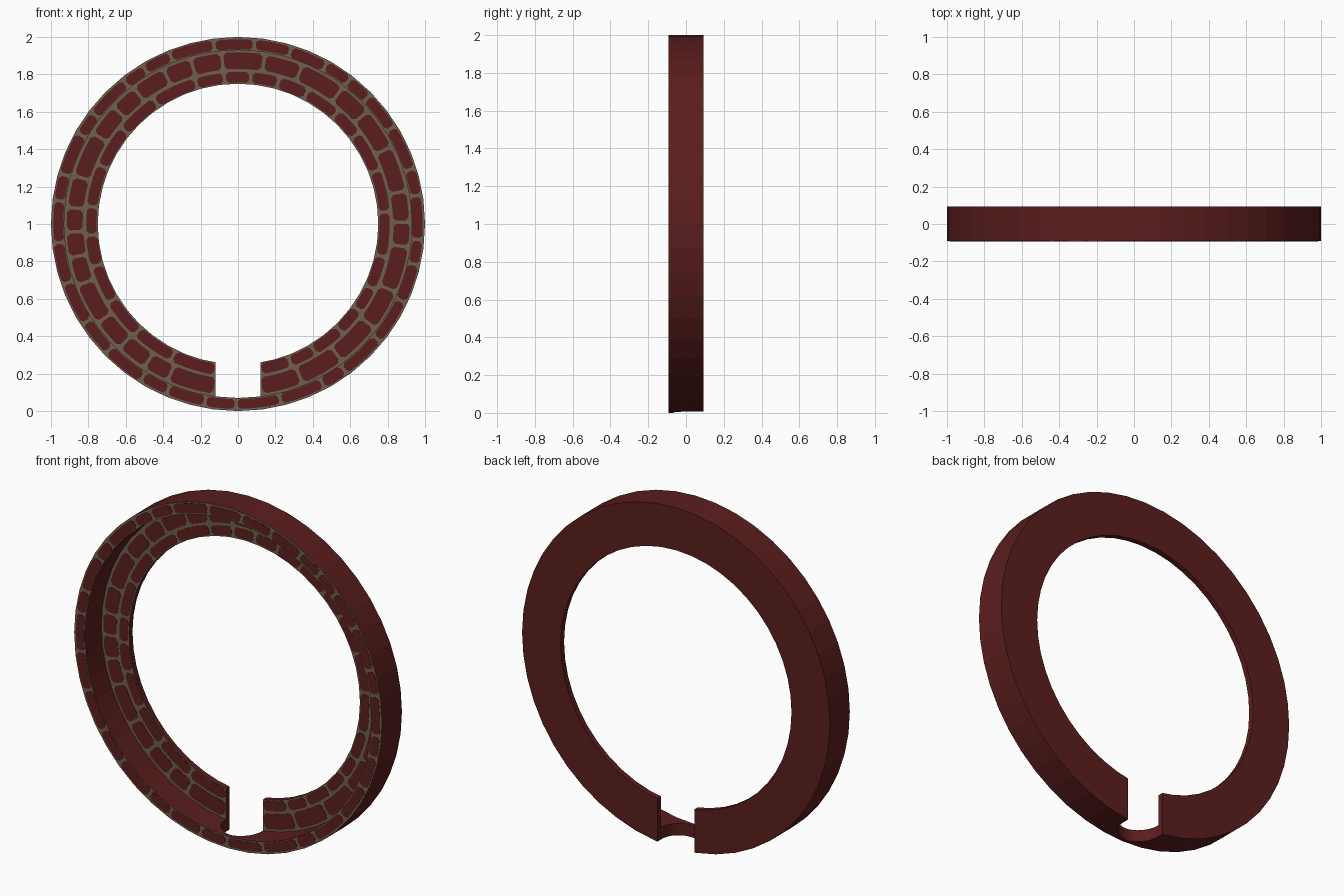
import bpy, bmesh, math, random

if "Cube" in bpy.data.objects:
    bpy.data.objects.remove(bpy.data.objects["Cube"])

random.seed(4)
SEG = 48
CZ = 1.0                 # height of the ring centre
BACK, FRONT, PLATE = 0.0925, -0.0915, 0.060
R_OUT, R_LIP, R_IN = 1.0, 0.93, 0.75
NOTCH = 0.12


def material(name, rgb):
    m = bpy.data.materials.new(name)
    m.diffuse_color = (*rgb, 1)
    m.use_nodes = True
    m.node_tree.nodes["Principled BSDF"].inputs["Base Color"].default_value = m.diffuse_color
    return m


red = material("brick_red", (0.105, 0.0125, 0.0125))
mortar = material("mortar_brown", (0.155, 0.115, 0.077))


def add_object(name, bm, mats):
    mesh = bpy.data.meshes.new(name)
    bmesh.ops.recalc_face_normals(bm, faces=bm.faces)
    bm.to_mesh(mesh)
    bm.free()
    for m in mats:
        mesh.materials.append(m)
    ob = bpy.data.objects.new(name, mesh)
    bpy.context.scene.collection.objects.link(ob)
    return ob


def polar(r, a, y):
    # angle measured from the bottom of the ring
    return (r * math.sin(a), y, CZ - r * math.cos(a))


# stepped ring: thin back plate with a deep outer lip
profile = [(R_IN, BACK), (R_OUT, BACK), (R_OUT, FRONT),
           (R_LIP, FRONT), (R_LIP, PLATE), (R_IN, PLATE)]
bm = bmesh.new()
loops = [[bm.verts.new(polar(r, 2 * math.pi * i / SEG, y)) for r, y in profile]
         for i in range(SEG)]
n = len(profile)
for i in range(SEG):
    a, b = loops[i], loops[(i + 1) % SEG]
    for j in range(n):
        k = (j + 1) % n
        bm.faces.new((a[j], a[k], b[k], b[j]))
ring = add_object("ring", bm, [red, mortar])

# round-ended slot cutter at the bottom
bm = bmesh.new()
outline = [(NOTCH, 0.3), (-NOTCH, 0.3)]
for i in range(17):
    t = math.pi + math.pi * i / 16
    outline.append((NOTCH * math.cos(t), 0.05 + NOTCH * math.sin(t)))
base = bm.faces.new([bm.verts.new((x, y, -0.2)) for x, y in outline])
ext = bmesh.ops.extrude_face_region(bm, geom=[base])
for v in ext["geom"]:
    if isinstance(v, bmesh.types.BMVert):
        v.co.z = 0.6
cutter = add_object("slot_cutter", bm, [red])
cutter.hide_render = True

mod = ring.modifiers.new("slot", "BOOLEAN")
mod.operation = "DIFFERENCE"
mod.solver = "EXACT"
mod.object = cutter
dg = bpy.context.evaluated_depsgraph_get()
cut_mesh = bpy.data.meshes.new_from_object(ring.evaluated_get(dg))
ring.modifiers.clear()
ring.data = cut_mesh
bpy.data.objects.remove(cutter)

# mortar on all front-facing faces
for p in ring.data.polygons:
    p.material_index = 1 if p.normal.y < -0.9 else 0


def brick(bm, r0, r1, a0, a1, y):
    """Thin curved brick with clipped corners."""
    rm = (r0 + r1) / 2
    c = min(0.25 * (r1 - r0), 0.016)
    da = min(c / rm, (a1 - a0) * 0.3)
    steps = 4
    arc = [a0 + da + (a1 - a0 - 2 * da) * i / steps for i in range(steps + 1)]
    pts = [(r1, a) for a in arc] + [(r1 - c, a1), (r0 + c, a1)]
    pts += [(r0, a) for a in reversed(arc)] + [(r0 + c, a0), (r1 - c, a0)]
    top = [bm.verts.new(polar(r, a, y - 0.0015)) for r, a in pts]
    low = [bm.verts.new(polar(r, a, y + 0.001)) for r, a in pts]
    bm.faces.new(top)
    for i in range(len(pts)):
        j = (i + 1) % len(pts)
        bm.faces.new((top[i], low[i], low[j], top[j]))


def brick_row(bm, r0, r1, y, slot, offset=0.02):
    rm = (r0 + r1) / 2
    start = math.asin((NOTCH + 0.001) / r0) if slot else offset
    end = 2 * math.pi - start if slot else 2 * math.pi + offset
    lengths = []
    while sum(lengths) < (end - start) * rm:
        lengths.append(random.uniform(0.13, 0.25))
    scale = (end - start) / sum(lengths)
    gap = 0.009 / rm
    a = start
    for i, l in enumerate(lengths):
        b = a + l * scale
        g0 = 0 if slot and i == 0 else gap
        g1 = 0 if slot and i == len(lengths) - 1 else gap
        j0, j1 = random.uniform(0, 0.006), random.uniform(0, 0.006)
        brick(bm, r0 + j0, r1 - j1, a + g0, b - g1, y)
        a = b


# painted brick courses on the plate and on the lip
bm = bmesh.new()
brick_row(bm, 0.753, 0.816, PLATE, True)
brick_row(bm, 0.826, 0.918, PLATE, True)
add_object("plate_bricks", bm, [red])
bm = bmesh.new()
brick_row(bm, 0.931, 0.992, FRONT, False, -0.01)
add_object("lip_bricks", bm, [red])
